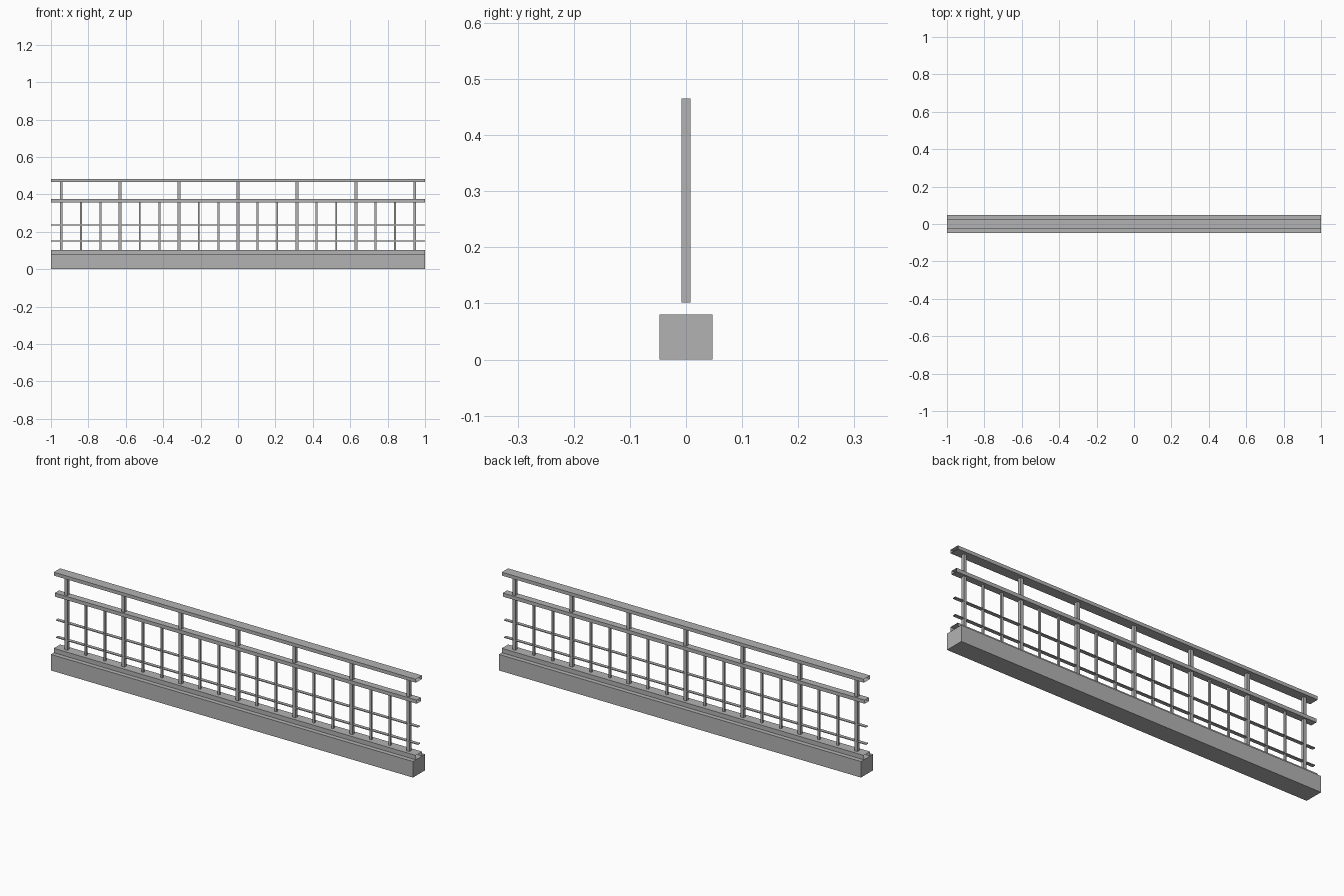
import bpy
import bmesh
from mathutils import Matrix

cube = bpy.data.objects.get("Cube")
if cube:
    bpy.data.objects.remove(cube, do_unlink=True)

# One grey finish for the whole railing
grey = bpy.data.materials.new("light_grey")
grey.use_nodes = True
colour = (0.45, 0.45, 0.45, 1)
grey.diffuse_color = colour
grey.node_tree.nodes["Principled BSDF"].inputs["Base Color"].default_value = colour


def box(name, x, width, depth, bottom, top, open_ends=False):
    """Box centred on y = 0; open_ends leaves a hollow section along x."""
    bm = bmesh.new()
    bmesh.ops.create_cube(bm, size=1)
    bm.normal_update()
    if open_ends:
        ends = [f for f in bm.faces if abs(f.normal.x) > 0.5]
        bmesh.ops.delete(bm, geom=ends, context='FACES_ONLY')
    bm.transform(Matrix.Translation((x, 0, (bottom + top) / 2))
                 @ Matrix.Diagonal((width, depth, top - bottom, 1)))
    mesh = bpy.data.meshes.new(name)
    bm.to_mesh(mesh)
    bm.free()
    mesh.materials.append(grey)
    obj = bpy.data.objects.new(name, mesh)
    bpy.context.collection.objects.link(obj)
    return obj


LENGTH = 2.0
BASE_TOP = 0.08
SILL_TOP = 0.102
MID_BOTTOM = 0.357
TOP_BOTTOM = 0.465

# Solid kerb
box("base_kerb", 0, LENGTH, 0.095, 0, BASE_TOP)

# Hollow rails with open ends
box("bottom_rail", 0, LENGTH, 0.05, BASE_TOP, SILL_TOP, True)
box("middle_rail", 0, LENGTH, 0.034, MID_BOTTOM, 0.375, True)
box("top_rail", 0, LENGTH, 0.05, TOP_BOTTOM, 0.482, True)

# Thin horizontal slats
for name, z in (("lower_slat", 0.15), ("upper_slat", 0.236)):
    box(name, 0, LENGTH, 0.017, z - 0.002, z + 0.002, True)

# Every third upright is a full-height post, the others are slim balusters
SPACING = 0.105
for i in range(-9, 10):
    if i % 3 == 0:
        box("post", i * SPACING, 0.016, 0.016, SILL_TOP, TOP_BOTTOM)
    else:
        box("baluster", i * SPACING, 0.01, 0.01, SILL_TOP, MID_BOTTOM)
